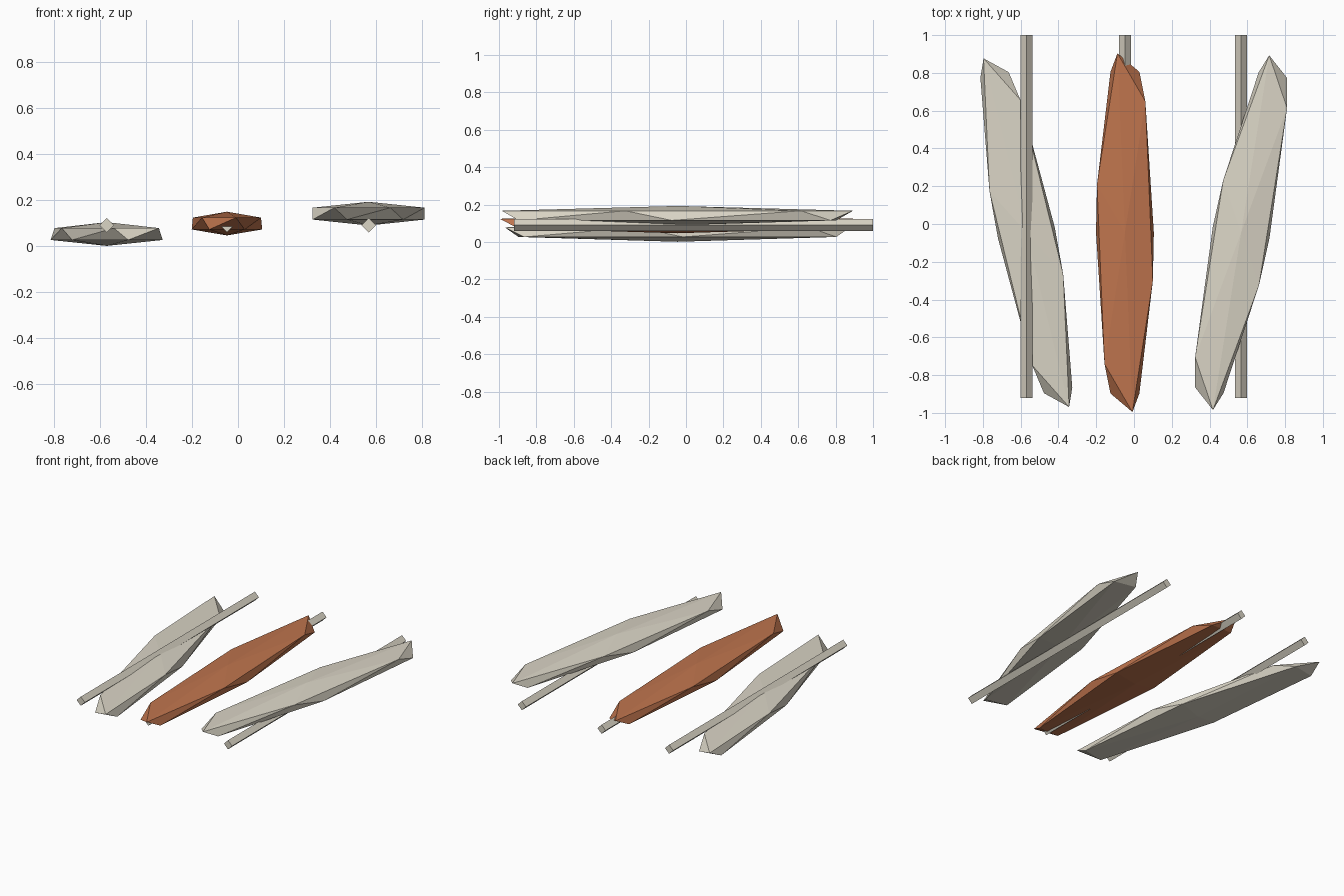
import bpy, bmesh
from math import sin, cos, radians
from mathutils import Matrix

cube = bpy.data.objects.get("Cube")
if cube:
    bpy.data.objects.remove(cube, do_unlink=True)


def material(name, rgb):
    mat = bpy.data.materials.new(name)
    mat.use_nodes = True
    colour = (*rgb, 1)
    mat.diffuse_color = colour
    mat.node_tree.nodes["Principled BSDF"].inputs["Base Color"].default_value = colour
    return mat


def add_object(name, bm, mat):
    bmesh.ops.recalc_face_normals(bm, faces=bm.faces)
    mesh = bpy.data.meshes.new(name)
    bm.to_mesh(mesh)
    bm.free()
    mesh.materials.append(mat)
    obj = bpy.data.objects.new(name, mesh)
    bpy.context.collection.objects.link(obj)
    return obj


def slab(name, mat, x, z, turn):
    """Long faceted slab: two twisted six-sided rings closed by shallow points."""
    bm = bmesh.new()
    for height, twist in ((0.5, -15), (-0.5, 0)):
        for i in range(6):
            a = radians(twist + 60 * i)
            bm.verts.new((0.153 * cos(a), 0.983 * sin(a), 0.0515 * height))
    for pole in (1, -1):
        bm.verts.new((0, 0, 0.0515 * pole))
    bmesh.ops.convex_hull(bm, input=bm.verts)
    obj = add_object(name, bm, mat)
    obj.location = (x, -0.046, z)
    obj.rotation_euler.z = radians(turn)


def rod(name, mat, x):
    """Square bar lying along y with an edge on top."""
    bm = bmesh.new()
    bmesh.ops.create_cube(bm, size=1)
    side = 0.0445
    bm.transform(Matrix.Rotation(radians(45), 4, 'Y') @ Matrix.Diagonal((side, 1.92, side, 1)))
    obj = add_object(name, bm, mat)
    obj.location = (x, 0.04, 0.091)


cream = material("cream", (0.70, 0.66, 0.56))
rust = material("rust_orange", (0.52, 0.175, 0.075))

# Three slabs, each with its rod
for side, colour, x, z, turn in (("right", cream, -0.57, 0.0525, 11.4),
                                 ("middle", rust, -0.048, 0.098, 0),
                                 ("left", cream, 0.567, 0.141, -11.4)):
    slab(side + "_slab", colour, x, z, turn)
    rod(side + "_rod", cream, x)
